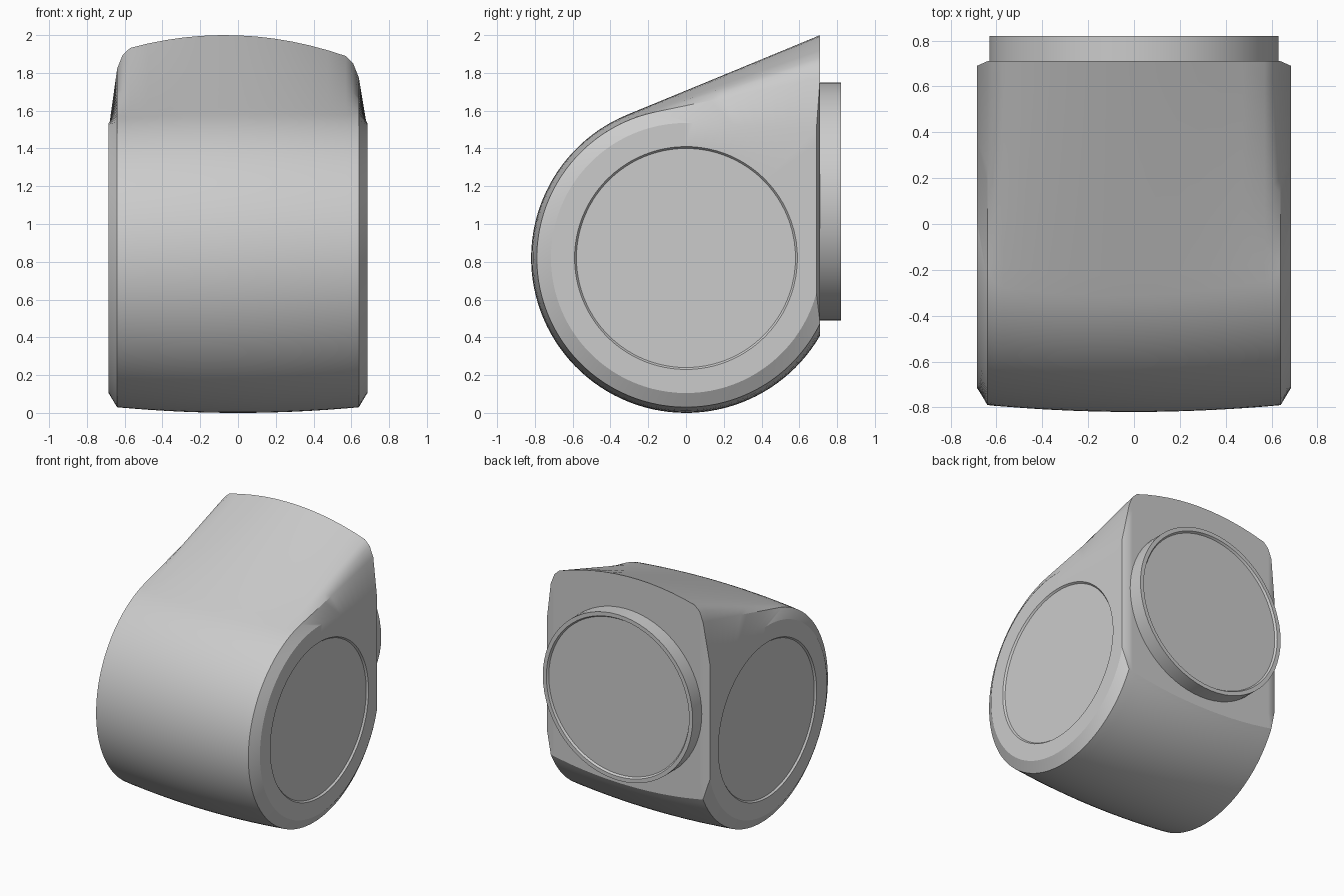
import bpy, bmesh
from math import sin, cos, pi, asin, atan2, hypot, radians

cube = bpy.data.objects.get("Cube")
if cube:
    bpy.data.objects.remove(cube)

grey = bpy.data.materials.new("plain_grey")
grey.use_nodes = True
color = (0.6, 0.6, 0.6, 1)
grey.diffuse_color = color
grey.node_tree.nodes["Principled BSDF"].inputs["Base Color"].default_value = color

CENTRE_Z = 0.82


def teardrop(radius, tip_y, tip_z, arc=72, line=12, back=12):
    """Round belly with a tangent roof running to a sharp tip over a flat back (y, z)."""
    rise = tip_z - CENTRE_Z
    slope = atan2(rise, tip_y) - asin(radius / hypot(tip_y, rise))
    start = pi / 2 + slope                      # roof tangent point
    end = 2 * pi - asin(max(-1, min(1, (radius**2 - tip_y**2) ** 0.5 / radius))) \
        if radius > tip_y else 2 * pi           # where the belly meets the back
    pts = []
    for i in range(arc):
        a = start + (end - start) * i / arc
        pts.append((radius * cos(a), CENTRE_Z + radius * sin(a)))
    low = (radius * cos(end), CENTRE_Z + radius * sin(end))
    tangent = pts[0]
    for (p, q, n) in ((low, (tip_y, tip_z), back), ((tip_y, tip_z), tangent, line)):
        for i in range(n):
            t = i / n
            pts.append((p[0] + (q[0] - p[0]) * t, p[1] + (q[1] - p[1]) * t))
    return pts


def circle_like(pts, radius):
    """Project an outline onto a circle so the rings can be bridged point to point."""
    out = []
    for y, z in pts:
        d = hypot(y, z - CENTRE_Z)
        out.append((y / d * radius, CENTRE_Z + (z - CENTRE_Z) / d * radius))
    return out


def loft(name, rings):
    """Skin rings of 3D points and cap both ends."""
    bm = bmesh.new()
    loops = [[bm.verts.new(p) for p in ring] for ring in rings]
    for a, b in zip(loops, loops[1:]):
        for i in range(len(a)):
            j = (i + 1) % len(a)
            bm.faces.new((a[i], a[j], b[j], b[i]))
    bm.faces.new(loops[0])
    bm.faces.new(loops[-1])
    bmesh.ops.recalc_face_normals(bm, faces=bm.faces)
    mesh = bpy.data.meshes.new(name)
    bm.to_mesh(mesh)
    bm.free()
    mesh.materials.append(grey)
    obj = bpy.data.objects.new(name, mesh)
    bpy.context.collection.objects.link(obj)
    bpy.ops.object.select_all(action="DESELECT")
    obj.select_set(True)
    bpy.context.view_layer.objects.active = obj
    bpy.ops.object.shade_smooth_by_angle(angle=radians(28))
    return obj


# Barrel-shaped body: crowned roof, rounded upper corners
def crown(x):
    return 2.0 - 0.27 * (x + 0.07) ** 2


sections = []
for i in range(-6, 7):
    x = i * 0.095
    sections.append((x, teardrop(0.82 - 0.073 * x * x, 0.71, crown(x))))


# Chamfered rim, flat side and shallow round recess at each end
def side_rings(s):
    rim = teardrop(0.715, 0.69, 1.5)
    return [
        (s * 0.61, teardrop(0.793, 0.71, crown(s * 0.61) - 0.025)),
        (s * 0.64, teardrop(0.79, 0.71, crown(s * 0.64) - 0.09)),
        (s * 0.685, rim),
        (s * 0.685, circle_like(rim, 0.59)),
        (s * 0.672, circle_like(rim, 0.58)),
    ]


sections = side_rings(-1)[::-1] + sections + side_rings(1)
loft("body", [[(x, y, z) for y, z in pts] for x, pts in sections])

# Round back plate with a thin raised lip
lip = [(0.63, 0.66), (0.63, 0.82), (0.60, 0.82), (0.59, 0.805)]
loft("back_plate", [[(r * cos(2 * pi * k / 64), y, 1.12 + r * sin(2 * pi * k / 64))
                     for k in range(64)] for r, y in lip])
